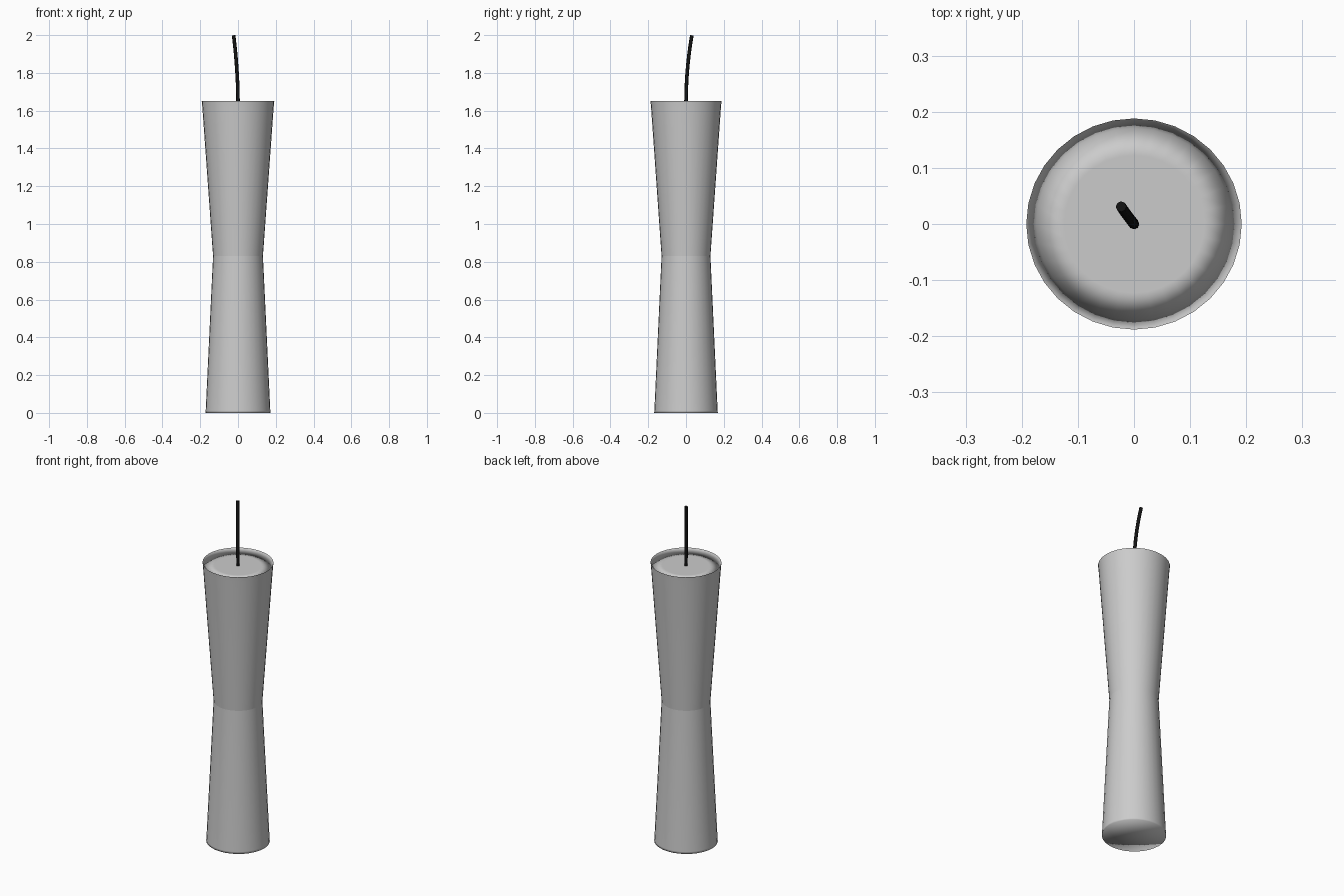
import bpy, bmesh, math

if "Cube" in bpy.data.objects:
    bpy.data.objects.remove(bpy.data.objects["Cube"])

SIDES = 32
DEPTH = 0.98  # slight flattening front to back


def material(name, rgb):
    m = bpy.data.materials.new(name)
    m.diffuse_color = (*rgb, 1)
    m.use_nodes = True
    m.node_tree.nodes["Principled BSDF"].inputs["Base Color"].default_value = m.diffuse_color
    return m


grey = material("light_grey", (0.6, 0.6, 0.6))
black = material("black", (0.006, 0.006, 0.006))


def lathe(name, profile, mat, outward=True, floor_from=None):
    """Smooth lathed part; a radius of 0 closes the form with a fan."""
    bm = bmesh.new()
    rings = []
    for r, z in profile:
        n = SIDES if r > 0 else 1
        rings.append([bm.verts.new((r * math.cos(2 * math.pi * i / SIDES),
                                    r * DEPTH * math.sin(2 * math.pi * i / SIDES), z))
                      for i in range(n)])
    for a, b in zip(rings, rings[1:]):
        for i in range(SIDES):
            j = (i + 1) % SIDES
            if len(a) == 1:
                quad = [a[0], b[j], b[i]]
            elif len(b) == 1:
                quad = [a[i], a[j], b[0]]
            else:
                quad = [a[i], a[j], b[j], b[i]]
            bm.faces.new(quad)
    for f in bm.faces:
        f.smooth = True
    me = bpy.data.meshes.new(name)
    bm.to_mesh(me)
    bm.free()
    me.materials.append(mat)
    ob = bpy.data.objects.new(name, me)
    bpy.context.collection.objects.link(ob)
    return ob


# Two tapering halves that meet at the waist
lathe("lower_shade", [(0, 0), (0.172, 0), (0.171, 0.012), (0.132, 0.83)], grey)
upper = lathe("upper_shade", [(0.132, 0.83), (0.189, 1.62), (0.192, 1.65)], grey)

# Shallow recessed top, its rim blending softly into the floor
cap = lathe("top_recess", [(0.192, 1.65), (0.174, 1.632), (0.125, 1.632), (0, 1.632)], grey)
for p in cap.data.polygons:
    if max(cap.data.vertices[v].co.z for v in p.vertices) > 1.64:
        p.flip()

# Hanging cable, bending gently towards the back left
cu = bpy.data.curves.new("cable", "CURVE")
cu.dimensions = "3D"
cu.bevel_depth = 0.0095
cu.bevel_resolution = 2
cu.use_fill_caps = True
cu.resolution_u = 10
sp = cu.splines.new("BEZIER")
sp.bezier_points.add(1)
start, end = sp.bezier_points
start.co, start.handle_left, start.handle_right = (0, 0, 1.63), (0, 0, 1.5), (0, 0, 1.77)
end.co, end.handle_left, end.handle_right = (-0.023, 0.031, 1.998), (-0.01, 0.012, 1.89), (-0.036, 0.05, 2.1)
cu.materials.append(black)
cable = bpy.data.objects.new("cable", cu)
bpy.context.collection.objects.link(cable)
